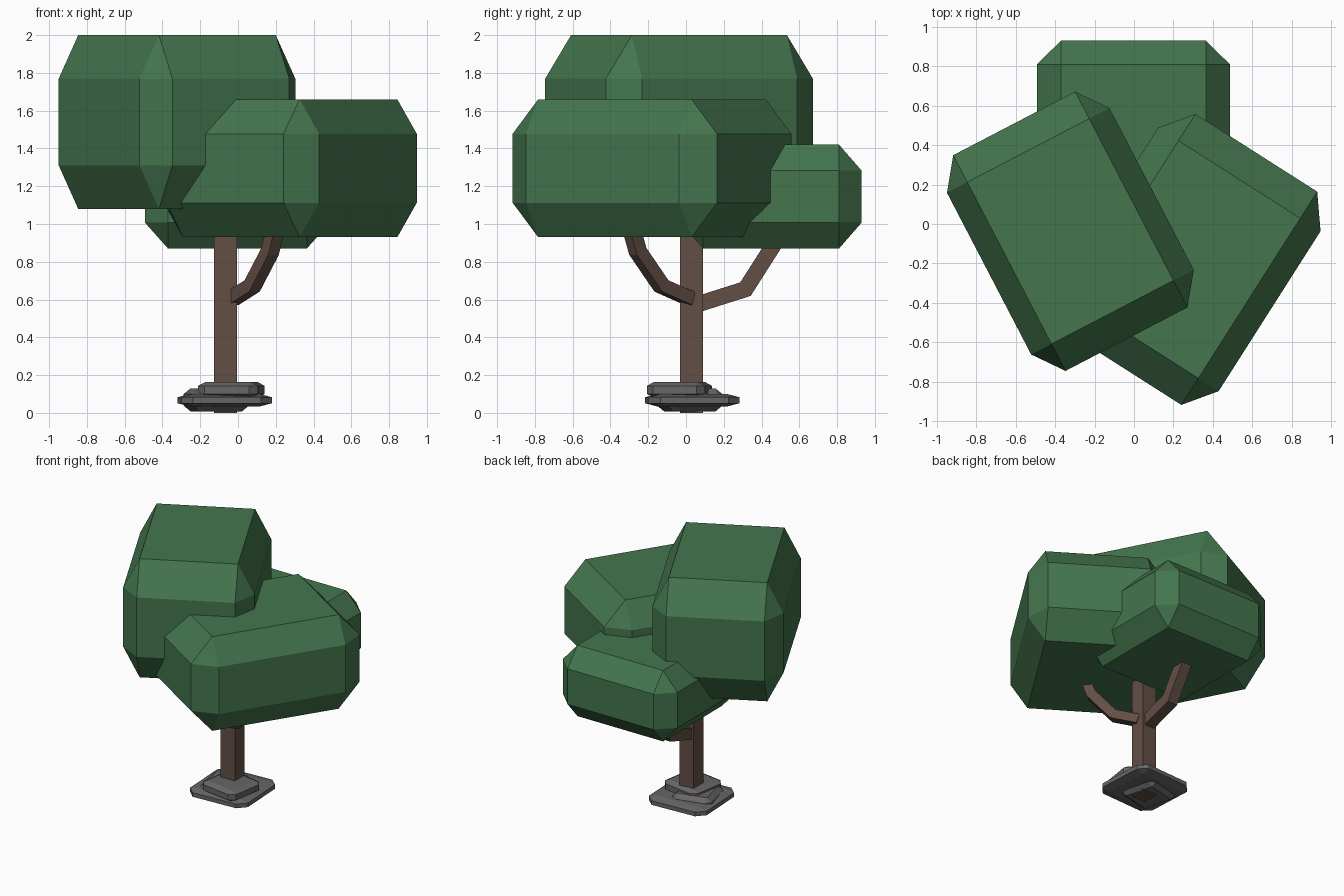
import bpy, bmesh, math
from mathutils import Vector, Matrix

if "Cube" in bpy.data.objects:
    bpy.data.objects.remove(bpy.data.objects["Cube"])


def material(name, rgb):
    m = bpy.data.materials.new(name)
    m.diffuse_color = (*rgb, 1)
    m.use_nodes = True
    m.node_tree.nodes["Principled BSDF"].inputs["Base Color"].default_value = m.diffuse_color
    return m


LEAF = material("leaf green", (0.058, 0.18, 0.075))
BARK = material("bark brown", (0.125, 0.077, 0.060))
STONE = material("stone grey", (0.135, 0.130, 0.135))


def finish(bm, name, mat):
    bmesh.ops.recalc_face_normals(bm, faces=bm.faces)
    me = bpy.data.meshes.new(name)
    bm.to_mesh(me)
    bm.free()
    me.materials.append(mat)
    ob = bpy.data.objects.new(name, me)
    bpy.context.collection.objects.link(ob)
    return ob


def chamfered_box(name, mat, center, size, angle=0, cut=0.125, cut_z=0.25):
    """Box whose edges are cut by a fraction of its size."""
    half = Vector(size) / 2
    b = Vector((size[0] * cut, size[1] * cut, size[2] * cut_z))
    bm = bmesh.new()
    for sx in (-1, 1):
        for sy in (-1, 1):
            for sz in (-1, 1):
                for axis in range(3):
                    p = [half[i] - (0 if i == axis else b[i]) for i in range(3)]
                    bm.verts.new((p[0] * sx, p[1] * sy, p[2] * sz))
    bmesh.ops.convex_hull(bm, input=bm.verts)
    bmesh.ops.dissolve_limit(bm, angle_limit=0.01, verts=bm.verts, edges=bm.edges)
    bm.transform(Matrix.Translation(center) @ Matrix.Rotation(math.radians(angle), 4, 'Z'))
    return finish(bm, name, mat)


def branch(name, path, width):
    """Square bar with mitred bends, lying in one vertical plane."""
    pts = [Vector(p) for p in path]
    run = pts[-1] - pts[0]
    side = Vector((-run.y, run.x, 0)).normalized()
    bm = bmesh.new()
    rings = []
    for i, p in enumerate(pts):
        d1 = (p - pts[i - 1]).normalized() if i else (pts[1] - p).normalized()
        d2 = (pts[i + 1] - p).normalized() if i < len(pts) - 1 else d1
        t = (d1 + d2).normalized()
        up = t.cross(side) / t.dot(d1)
        h = width / 2
        rings.append([bm.verts.new(p + side * a * h + up * b * h)
                      for a, b in ((-1, -1), (1, -1), (1, 1), (-1, 1))])
    for r, s in zip(rings, rings[1:]):
        for k in range(4):
            bm.faces.new((r[k], r[(k + 1) % 4], s[(k + 1) % 4], s[k]))
    bm.faces.new(rings[0])
    bm.faces.new(rings[-1])
    return finish(bm, name, BARK)


# Three overlapping leaf blocks
chamfered_box("high_canopy", LEAF, (-0.323, -0.037, 1.54), (0.93, 1.234, 0.92), 27.5)
chamfered_box("front_canopy", LEAF, (0.276, -0.18, 1.295), (0.977, 1.283, 0.73), -32.5)
chamfered_box("back_canopy", LEAF, (-0.003, 0.45, 1.145), (0.98, 0.96, 0.55))

# Trunk and branches
bm = bmesh.new()
bmesh.ops.create_cube(bm, size=1, matrix=Matrix.Translation((-0.067, 0.03, 0.56))
                      @ Matrix.Diagonal((0.122, 0.122, 1.12, 1)))
finish(bm, "trunk", BARK)
branch("back_branch", [(-0.067, 0.03, 0.565), (-0.067, 0.315, 0.655), (-0.067, 0.49, 0.93)], 0.085)
branch("front_branch", [(-0.03, 0.02, 0.605), (0.075, -0.13, 0.672),
                        (0.17, -0.255, 0.855), (0.2, -0.29, 0.98)], 0.07)

# Stacked stones around the foot
chamfered_box("wide_stone", STONE, (-0.07, 0.033, 0.067), (0.48, 0.48, 0.064), 3)
chamfered_box("low_stone", STONE, (-0.115, 0.02, 0.069), (0.30, 0.30, 0.122), 14)
chamfered_box("top_stone", STONE, (-0.035, -0.035, 0.122), (0.32, 0.31, 0.085), -9)
